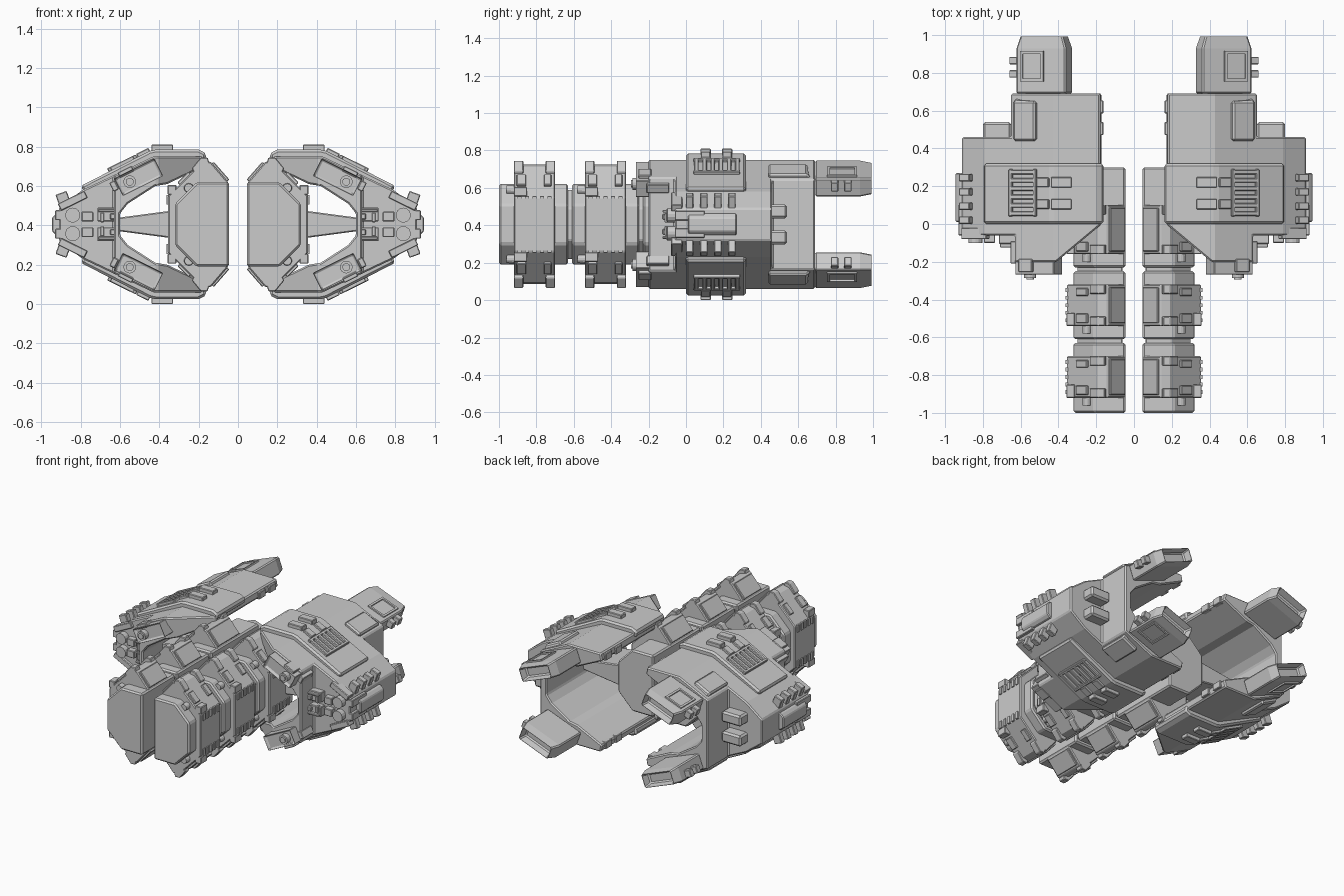
import bpy, bmesh
from math import pi
from mathutils import Matrix, Vector

if "Cube" in bpy.data.objects:
    bpy.data.objects.remove(bpy.data.objects["Cube"])

MID = 0.405  # height of the horizontal symmetry plane

def finish(name, bm, mirror_z=True, bevel=0.006, cutter=None):
    """Turn a bmesh (world coordinates) into a part mirrored about the symmetry planes."""
    bmesh.ops.recalc_face_normals(bm, faces=bm.faces)
    bmesh.ops.translate(bm, verts=bm.verts, vec=(0, 0, -MID))
    me = bpy.data.meshes.new(name)
    bm.to_mesh(me)
    bm.free()
    ob = bpy.data.objects.new(name, me)
    ob.location.z = MID
    bpy.context.collection.objects.link(ob)
    if cutter:
        m = ob.modifiers.new("cut", 'BOOLEAN')
        m.operation, m.object, m.solver = 'INTERSECT', cutter, 'EXACT'
    if bevel:
        m = ob.modifiers.new("bevel", 'BEVEL')
        m.width, m.segments, m.limit_method = bevel, 1, 'ANGLE'
        m.angle_limit = 0.6
    if mirror_z is not None:
        m = ob.modifiers.new("mirror", 'MIRROR')
        m.use_axis = (True, False, mirror_z)
    return ob

def add_prism(bm, pts, a, b, plan=False):
    """Extrude an x-z profile along y, or an x-y plan along z."""
    f = (lambda p, t: (p[0], p[1], t)) if plan else (lambda p, t: (p[0], t, p[1]))
    lo = [bm.verts.new(f(p, a)) for p in pts]
    hi = [bm.verts.new(f(p, b)) for p in pts]
    bm.faces.new(lo)
    bm.faces.new(hi[::-1])
    n = len(pts)
    for i in range(n):
        j = (i + 1) % n
        bm.faces.new((lo[i], hi[i], hi[j], lo[j]))

def add_box(bm, c, s, tilt=0):
    mat = Matrix.Translation(c) @ Matrix.Rotation(tilt, 4, 'Y') @ Matrix.Diagonal((*s, 1))
    return bmesh.ops.create_cube(bm, size=1, matrix=mat)['verts']

def add_cyl(bm, c, r, length, r2=None):
    mat = Matrix.Translation(c) @ Matrix.Rotation(pi / 2, 4, 'X')
    bmesh.ops.create_cone(bm, cap_ends=True, segments=14, radius1=r, radius2=r2 or r,
                          depth=length, matrix=mat)

def boxes(name, items, mirror_z=True, bevel=0.004):
    bm = bmesh.new()
    for it in items:
        add_box(bm, *it)
    return finish(name, bm, mirror_z, bevel)

def prism(name, pts, spans, mirror_z=True, bevel=0.006):
    bm = bmesh.new()
    for a, b in spans:
        add_prism(bm, pts, a, b)
    return finish(name, bm, mirror_z, bevel)

def sym(half):
    """Close an upper half profile with its reflection below the mid plane."""
    return half + [(x, 2 * MID - z) for x, z in reversed(half)]

# Twin central pods: core segments, wide collars and raised flanges
prism("pod_core", sym([(0.045, 0.62), (0.21, 0.62), (0.32, 0.51)]),
      [(-1, -0.63), (-0.61, -0.25), (-0.23, 0.30)], False, 0.01)
prism("pod_neck", sym([(0.06, 0.59), (0.20, 0.59), (0.30, 0.49)]), [(-0.7, -0.2)], False)
collars = [(-0.92, -0.70), (-0.54, -0.32), (-0.16, 0.10)]
prism("pod_collar", sym([(0.05, 0.62), (0.14, 0.725), (0.19, 0.715), (0.355, 0.55)]), collars, False)
prism("collar_flange", sym([(0.14, 0.70), (0.155, 0.745), (0.19, 0.745), (0.235, 0.69), (0.22, 0.66)])[:5],
      [s for a, b in collars for s in ((a, a + 0.05), (b - 0.05, b))], True, 0.004)

# Sloped inner panels, clamps and nozzles on every collar
items, clamps, ribs = [], [], []
bm = bmesh.new()
for a, b in collars:
    m = (a + b) / 2
    items.append(((0.093, m, 0.67), (0.12, b - a - 0.03, 0.025), -0.85))
    clamps += [((0.27, a + 0.04, 0.635), (0.08, 0.05, 0.03), pi / 4),
               ((0.27, b - 0.04, 0.635), (0.08, 0.04, 0.03), pi / 4),
               ((0.335, a + 0.035, 0.58), (0.045, 0.07, 0.05))]
    ribs += [((0.355, m - 0.08 + 0.04 * i, 0.53), (0.016, 0.02, 0.05)) for i in range(5)]
    add_cyl(bm, (0.25, a + 0.01, 0.59), 0.028, 0.10, 0.022)
boxes("pod_panels", items)
boxes("pod_clamps", clamps)
boxes("pod_ribs", ribs, True, 0)
finish("pod_nozzles", bm, True, 0)

# Claw body: C-shaped section trimmed by its plan outline
plan = bmesh.new()
add_prism(plan, [(0.17, 0.0), (0.41, -0.20), (0.63, -0.20), (0.63, -0.06), (0.92, -0.06),
                 (0.92, 0.46), (0.65, 0.46), (0.65, 0.69), (0.17, 0.69)], -0.2, 1.0, True)
cutter = finish("plan_cutter", plan, None, 0)
cutter.hide_render = True
cutter.hide_set(True)
body = bmesh.new()
add_prism(body, sym([(0.60, 0.46), (0.56, 0.51), (0.42, 0.60), (0.36, 0.61), (0.17, 0.70),
                     (0.18, 0.75), (0.43, 0.75), (0.79, 0.58), (0.91, 0.49)])
          [:9] + [(0.91, 0.32), (0.79, 0.23), (0.43, 0.06), (0.18, 0.06), (0.17, 0.11),
                  (0.36, 0.20), (0.42, 0.21), (0.56, 0.30), (0.60, 0.35)], -0.4, 0.8)
finish("claw_body", body, False, 0.008, cutter)

# Strut joining pod to claw body
bm = bmesh.new()
add_prism(bm, sym([(0.30, 0.48), (0.64, 0.435)]), 0.02, 0.28)
finish("strut", bm, False)

# Raised band wrapped over each arm, with vents and bars
prism("arm_band", [(0.16, 0.765), (0.20, 0.785), (0.42, 0.785), (0.45, 0.778), (0.80, 0.60),
                   (0.77, 0.55), (0.42, 0.70), (0.17, 0.72)], [(0.0, 0.32)], True, 0.012)
TILT = 0.46
vents = [((0.585, 0.055 + 0.044 * i, 0.712), (0.14, 0.024, 0.03), TILT) for i in range(6)]
vents += [((0.522, 0.165, 0.743), (0.02, 0.25, 0.03), TILT), ((0.65, 0.165, 0.68), (0.02, 0.25, 0.03), TILT)]
vents += [((0.48, y, 0.765), (0.07, 0.05, 0.03), TILT) for y in (0.105, 0.22)]
vents += [((0.385, y, 0.79), (0.11, 0.055, 0.04)) for y in (0.105, 0.22)]
boxes("band_vents", vents)

# Forward engine on each arm: tilted housing, recess frame and round port
bm = bmesh.new()
vs = add_box(bm, (0.505, -0.16, 0.645), (0.23, 0.22, 0.10), TILT)
face = min(bm.faces, key=lambda f: f.calc_center_median().y)
bmesh.ops.inset_region(bm, faces=[face], thickness=0.012, depth=0)
bmesh.ops.translate(bm, verts=face.verts, vec=(0, 0.02, 0))
finish("arm_engine", bm, True, 0.004)
bm = bmesh.new()
add_cyl(bm, (0.55, -0.26, 0.622), 0.032, 0.05)
add_cyl(bm, (0.55, -0.27, 0.622), 0.02, 0.05)
finish("arm_engine_port", bm, True, 0)
boxes("arm_engine_lugs", [((0.57, -0.22, 0.672), (0.08, 0.07, 0.03), TILT),
                          ((0.63, -0.15, 0.60), (0.03, 0.12, 0.05), TILT)])

# Outer front cluster: rounded ports, connector boxes and cheek plates
bm = bmesh.new()
add_cyl(bm, (0.84, -0.07, 0.452), 0.038, 0.06)
finish("outer_ports", bm, True, 0)
boxes("connector_boxes", [((0.66, -0.075, 0.455), (0.11, 0.06, 0.07)), ((0.66, -0.11, 0.475), (0.10, 0.03, 0.015)),
                          ((0.635, -0.11, 0.445), (0.03, 0.03, 0.03)), ((0.765, -0.075, 0.445), (0.06, 0.05, 0.05)),
                          ((0.69, -0.10, 0.44), (0.02, 0.03, 0.05))])
boxes("cheek_plates", [((0.84, -0.05, 0.525), (0.15, 0.06, 0.04), TILT), ((0.90, 0.02, 0.452), (0.06, 0.16, 0.05))])

# Outer flank ribs and centre panel
flank = [((0.885, y, 0.525), (0.06, 0.04, 0.085), 0.35) for y in (0.02, 0.095, 0.17, 0.245)]
boxes("flank_ribs", flank)
prism("flank_panel", sym([(0.90, 0.465), (0.925, 0.46), (0.945, 0.44)]), [(0.01, 0.27)], False)

# Rear stubs behind the outer body
bm = bmesh.new()
add_box(bm, (0.725, 0.49, 0.475), (0.15, 0.10, 0.075))
finish("rear_stub", bm, True, 0.012)

# Rear prongs: tapered, with a hollow tip
bm = bmesh.new()
P = 0.36
c = Vector((0.475, 0, 0.65))
add_box(bm, c + Vector((0, 0.81, 0)), (0.28, 0.24, 0.105), P)
tip = max(bm.faces, key=lambda f: f.calc_center_median().y)
tip = bmesh.ops.extrude_discrete_faces(bm, faces=[tip])['faces'][0]
for v in tip.verts:
    d = v.co - tip.calc_center_median()
for v in tip.verts:
    v.co = Vector((c.x + (v.co.x - c.x) * 0.84, 1.0, c.z + (v.co.z - c.z) * 0.86))
bmesh.ops.inset_region(bm, faces=[tip], thickness=0.018, depth=0)
bmesh.ops.translate(bm, verts=tip.verts, vec=(0, -0.06, 0))
finish("rear_prong", bm, True, 0.008)
nx, nz = 0.352 * 0.055, 0.936 * 0.055
frame = [((0.52 + nx + dx, y, 0.632 + nz - dx * 0.376), s, P) for dx, y, s in (
    (-0.055, 0.835, (0.014, 0.16, 0.016)), (0.055, 0.835, (0.014, 0.16, 0.016)),
    (0, 0.762, (0.12, 0.014, 0.016)), (0, 0.908, (0.12, 0.014, 0.016)))]
boxes("prong_frame", frame, True, 0)
boxes("prong_tabs", [((0.62, y, 0.615), (0.07, 0.04, 0.05), P) for y in (0.795, 0.865)])

# Arm fairing, inner tabs
bm = bmesh.new()
vs = add_box(bm, (0.57, 0.565, 0.675), (0.13, 0.25, 0.06), TILT)
for v in vs:
    if v.co.y > 0.6 and v.co.z > 0.66:
        v.co.y -= 0.04
finish("arm_fairing", bm, True, 0.01)
boxes("inner_tabs", [((0.18, y, 0.715), (0.035, 0.07, 0.05)) for y in (0.505, 0.62)])
